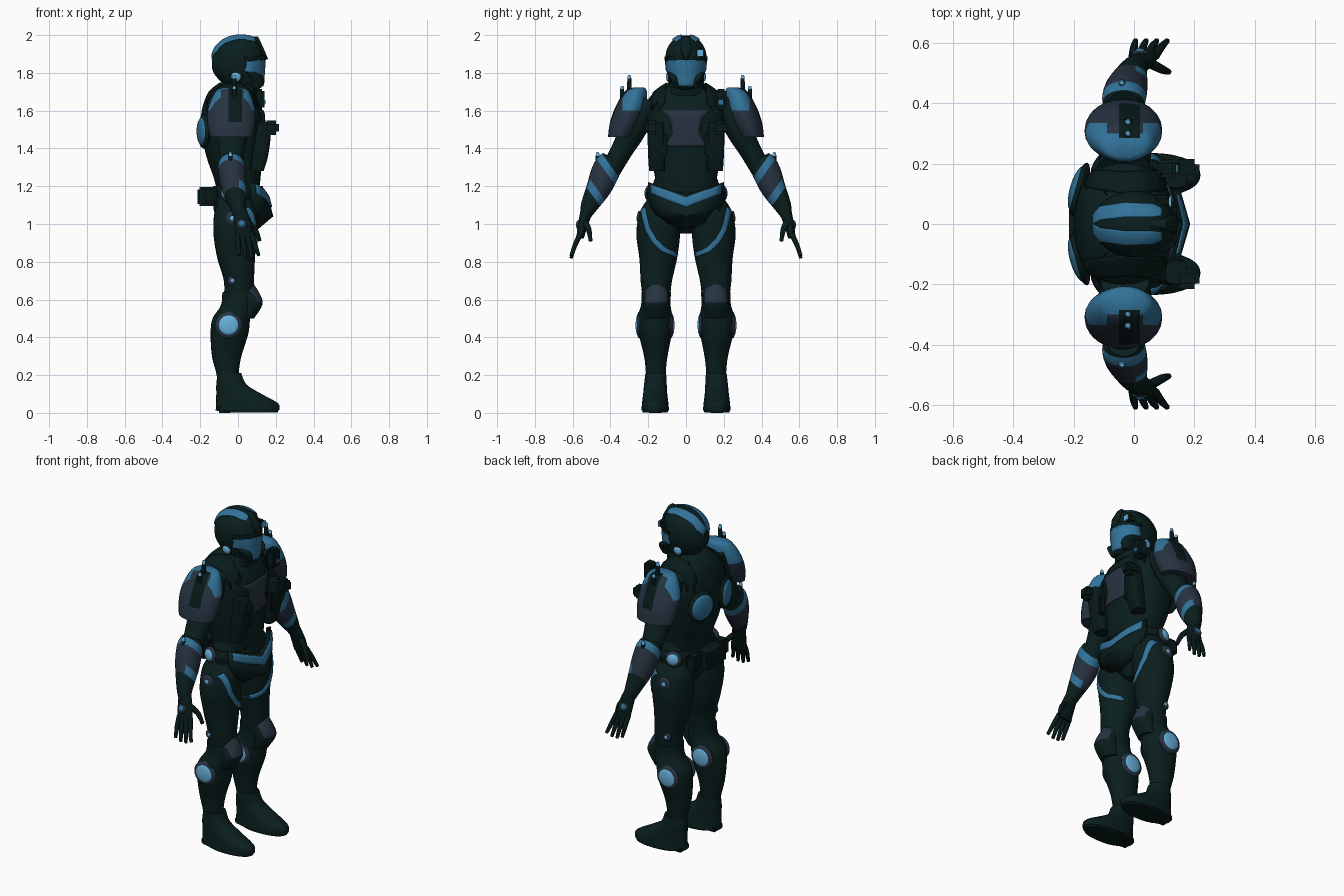
import bpy, bmesh, math
from mathutils import Vector
from mathutils.bvhtree import BVHTree

cube = bpy.data.objects.get("Cube")
if cube:
    bpy.data.objects.remove(cube)


def material(name, colour):
    m = bpy.data.materials.new(name)
    m.use_nodes = True
    m.diffuse_color = (*colour, 1)
    m.node_tree.nodes["Principled BSDF"].inputs["Base Color"].default_value = (*colour, 1)
    return m


DARK = material("dark_green_suit", (.003, .0135, .013))
BLACK = material("black_gear", (.0025, .01, .01))
SLATE = material("slate_armour", (.02, .033, .053))
BLUE = material("blue_trim", (.032, .17, .32))
PALE = material("pale_blue_light", (.14, .44, .72))
X, Y, Z = Vector((1, 0, 0)), Vector((0, 1, 0)), Vector((0, 0, 1))


def finish(name, bm, mats, pair=False, thick=0, angle=40):
    """Turn a bmesh into a shaded object, optionally thickened and mirrored across y."""
    bmesh.ops.recalc_face_normals(bm, faces=bm.faces)
    mesh = bpy.data.meshes.new(name)
    bm.to_mesh(mesh)
    bm.free()
    for m in mats if isinstance(mats, (list, tuple)) else [mats]:
        mesh.materials.append(m)
    ob = bpy.data.objects.new(name, mesh)
    bpy.context.collection.objects.link(ob)
    bpy.ops.object.select_all(action="DESELECT")
    ob.select_set(True)
    bpy.context.view_layer.objects.active = ob
    bpy.ops.object.shade_smooth_by_angle(angle=math.radians(angle))
    if thick:
        mod = ob.modifiers.new("thickness", "SOLIDIFY")
        mod.thickness, mod.offset = thick, 0
    if pair:
        mod = ob.modifiers.new("both_sides", "MIRROR")
        mod.use_axis = (False, True, False)
        mod.use_mirror_merge = False
    return ob


def spline(rows, steps):
    """Catmull-Rom resampling of a list of equal-length tuples."""
    out = []
    for i in range(len(rows) - 1):
        a, b, c, d = (rows[min(max(i + k, 0), len(rows) - 1)] for k in (-1, 0, 1, 2))
        for s in range(steps):
            t = s / steps
            out.append([q + t / 2 * (r - p + t * (2 * p - 5 * q + 4 * r - w + t * (3 * (q - r) + w - p)))
                        for p, q, r, w in zip(a, b, c, d)])
    return out + [list(rows[-1])]


def loft(name, rings, mats, pair=False, flat=True, seg=28, steps=4, power=1, cuts=(), rule=None):
    """Rings are x, y, z, radius along x, other radius; flat rings stay level."""
    rings = spline(rings, steps)
    pos = [Vector(r[:3]) for r in rings]
    bm, loops = bmesh.new(), []
    for i, r in enumerate(rings):
        t = Z if flat else (pos[min(i + 1, len(pos) - 1)] - pos[max(i - 1, 0)]).normalized()
        u = (X - t * X.dot(t)).normalized()
        v = t.cross(u)
        ring = []
        for k in range(seg):
            a = math.tau * k / seg
            c, s = (math.copysign(abs(f) ** power, f) for f in (math.cos(a), math.sin(a)))
            ring.append(bm.verts.new(pos[i] + u * c * r[3] + v * s * r[4]))
        loops.append(ring)
    for p, q in zip(loops, loops[1:]):
        for k in range(seg):
            n = (k + 1) % seg
            bm.faces.new((p[k], p[n], q[n], q[k]))
    bm.faces.new(loops[0])
    bm.faces.new(loops[-1])
    for co, no in cuts:
        bmesh.ops.bisect_plane(bm, geom=bm.verts[:] + bm.edges[:] + bm.faces[:], plane_co=co, plane_no=no)
    if rule:
        for f in bm.faces:
            f.material_index = rule(f.calc_center_median())
    return finish(name, bm, mats, pair)


def sheet(name, grid, mat, pair=False, thick=.006):
    bm = bmesh.new()
    vs = [[bm.verts.new(p) for p in row] for row in grid]
    for p, q in zip(vs, vs[1:]):
        for k in range(len(p) - 1):
            bm.faces.new((p[k], p[k + 1], q[k + 1], q[k]))
    return finish(name, bm, mat, pair, thick)


def decal(name, target, rows, mat, pair=False, axis=X, cols=8, steps=5):
    """Lay a thin plate on a body; rows are edge pairs seen along the axis."""
    bpy.context.view_layer.update()
    tree = BVHTree.FromObject(target, bpy.context.evaluated_depsgraph_get())
    flat = [(*a, *b) for a, b in rows]
    fine = [[p + (q - p) * s / steps for p, q in zip(r, n)]
            for r, n in zip(flat, flat[1:]) for s in range(steps)] + [flat[-1]]
    grid = []
    for a, b, c, d in fine:
        line = []
        for k in range(cols + 1):
            p, q = a + (c - a) * k / cols, b + (d - b) * k / cols
            start = Vector((3, p, q)) if axis == X else Vector((p, q, 3))
            hit, normal, _, _ = tree.ray_cast(start, -axis)
            if hit is None:
                hit, normal, _, _ = tree.find_nearest(start - axis * (2.9 if axis == X else 1.1))
            line.append(hit + normal * .004)
        grid.append(line)
    return sheet(name, grid, mat, pair)


def disc(name, at, normal, r, mat, depth=.02, pair=True):
    """A shallow domed disc."""
    bm = bmesh.new()
    bmesh.ops.create_uvsphere(bm, u_segments=24, v_segments=10, radius=1)
    bmesh.ops.scale(bm, verts=bm.verts, vec=(r, r, depth / 2))
    bmesh.ops.transform(bm, verts=bm.verts, matrix=Vector(normal).to_track_quat("Z", "Y").to_matrix().to_4x4())
    bmesh.ops.translate(bm, verts=bm.verts, vec=at)
    return finish(name, bm, mat, pair)


def lamp(name, at, normal, r, core, mat=PALE):
    """A slate socket with a small lit core."""
    disc(name + "_sockets", at, normal, r, SLATE, .026)
    disc(name + "_lights", Vector(at) + Vector(normal).normalized() * .01, normal, core, mat, .012)


def box(name, at, size, mat, pair=True, bevel=.012):
    bm = bmesh.new()
    bmesh.ops.create_cube(bm, size=1)
    bmesh.ops.scale(bm, verts=bm.verts, vec=size)
    bmesh.ops.bevel(bm, geom=bm.edges[:], offset=min(bevel, min(size) / 4), segments=2, affect="EDGES")
    bmesh.ops.translate(bm, verts=bm.verts, vec=at)
    return finish(name, bm, mat, pair)


# Torso, neck and pelvis
torso = loft("torso", [(0, 0, 1.17, .11, .165), (-.005, 0, 1.25, .125, .165), (-.02, 0, 1.35, .145, .185),
                       (-.03, 0, 1.48, .165, .205), (-.03, 0, 1.58, .165, .215), (-.035, 0, 1.66, .14, .2),
                       (-.035, 0, 1.71, .112, .15), (-.015, 0, 1.75, .08, .09)], DARK, power=.85)
loft("neck_collar", [(0, 0, 1.68, .1, .12), (.01, 0, 1.73, .095, .095), (.01, 0, 1.77, .08, .08)], BLACK)
loft("pelvis", [(0, 0, .95, .05, .03), (0, 0, 1, .09, .09), (-.01, 0, 1.06, .115, .17),
                (-.01, 0, 1.13, .12, .205), (0, 0, 1.2, .115, .18), (0, 0, 1.24, .1, .165)], DARK)
decal("chest_plate", torso, [((-.13, 1.6), (.13, 1.6)), ((-.085, 1.56), (.085, 1.56)),
                             ((-.07, 1.48), (.07, 1.48)), ((-.11, 1.41), (.11, 1.41))], SLATE)
decal("shoulder_straps", torso, [((-.16, .12), (-.16, .18)), ((-.03, .1), (-.03, .17)),
                                 ((.1, .11), (.1, .18))], BLACK, True, axis=Z)

# Chest pouches, radio and back vents
loft("chest_pouches", [(.1, .155, 1.28, .035, .04), (.115, .155, 1.35, .042, .045), (.13, .158, 1.45, .042, .045),
                       (.14, .16, 1.54, .035, .04)], BLACK, True, power=.6)
box("pouch_flaps", (.175, .18, 1.51), (.085, .07, .075), BLACK, bevel=.02)
box("pouch_clips", (.14, .115, 1.42), (.04, .035, .12), BLACK)
box("radio", (.11, .185, 1.66), (.06, .06, .11), BLACK, pair=False)
box("radio_screen", (.142, .185, 1.645), (.008, .024, .024), BLUE, pair=False, bevel=.002)
disc("back_vent_rims", (-.18, .115, 1.49), (-1, .28, 0), .092, DARK, .05)
disc("back_vents", (-.188, .117, 1.49), (-1, .28, 0), .077, BLUE, .05)

# Belt, back pack and waist guard
loft("belt", [(0, 0, 1.14, .135, .205), (0, 0, 1.17, .14, .208), (0, 0, 1.2, .13, .19)], BLACK)
box("back_belt_pouch", (-.165, 0, 1.145), (.1, .18, .1), BLACK, pair=False)
box("side_belt_pouches", (-.145, .13, 1.15), (.07, .07, .09), BLACK)
half = [((.07, .195, 1.22), (.08, .195, 1.12)), ((.125, .1, 1.185), (.145, .1, 1.075)),
        ((.145, 0, 1.155), (.175, 0, 1.045))]
rows = [(a, b, (.09, b[1] * .8, b[2] - .07)) for a, b in half]
rows += [[(x, -y, z) for x, y, z in r] for r in rows[-2::-1]]
guard = sheet("waist_guard", rows, DARK, thick=.025)
decal("waist_stripe", guard, [((-.185, 1.21), (-.185, 1.16)), ((0, 1.14), (0, 1.088)),
                              ((.185, 1.21), (.185, 1.16))], BLUE, cols=3)
disc("hip_rims", (-.05, .193, 1.165), (-.3, 1, .1), .048, SLATE, .04)
disc("hip_lights", (-.052, .198, 1.166), (-.3, 1, .1), .037, PALE, .04)

# Helmet with visor, jaw guards, crest and stripes
helmet = loft("helmet", [(.045, 0, 1.71, .06, .045), (.03, 0, 1.735, .1, .075), (.003, 0, 1.8, .132, .1),
                         (0, 0, 1.86, .138, .11), (.002, 0, 1.92, .128, .103), (.01, 0, 1.965, .1, .077),
                         (.015, 0, 1.99, .06, .045), (.015, 0, 1.998, .02, .015)], DARK, seg=40)
decal("visor", helmet, [((-.08, 1.867), (.08, 1.867)), ((-.105, 1.86), (.105, 1.86)), ((-.1, 1.81), (.1, 1.81)),
                        ((-.05, 1.785), (.05, 1.785)), ((-.035, 1.73), (.035, 1.73))], BLUE, cols=16)
loft("jaw_guards", [(.09, .05, 1.72, .032, .016), (.096, .058, 1.755, .042, .02),
                    (.085, .07, 1.785, .042, .024), (.06, .08, 1.805, .03, .02)], DARK, True, seg=16)
decal("helmet_stripes", helmet, [((-.133, 0), (-.133, .03)), ((-.11, .012), (-.11, .056)), ((-.03, .022), (-.03, .068)),
                                 ((.06, .022), (.06, .064)), ((.09, .026), (.09, .05))], BLUE, True, axis=Z)
sheet("crest", [[(.02, y * .4, 1.985), (.1, y * .6, 1.985), (.125, y, 1.93), (.15, y * .3, 1.87)]
                for y in (-.03, 0, .03)], DARK, thick=.02)
decal("brow", helmet, [((-.106, 1.885), (-.106, 1.865)), ((0, 1.895), (0, 1.855)),
                       ((.106, 1.885), (.106, 1.865))], BLACK)
disc("ear_rims", (-.01, .09, 1.78), Y, .034, BLACK)
disc("ear_lights", (-.01, .094, 1.78), Y, .026, PALE, .024)
box("helmet_lamp", (.09, .075, 1.905), (.06, .04, .045), BLACK, pair=False)
box("lamp_lens", (.121, .075, 1.905), (.008, .036, .036), PALE, pair=False, bevel=.002)

# Legs and boots
thighs = loft("thighs", [(-.01, .125, 1.13, .09, .08), (-.01, .14, 1.06, .115, .105), (-.015, .147, .95, .115, .116),
                         (-.01, .147, .82, .1, .1), (.005, .157, .7, .08, .083), (.005, .157, .6, .08, .072)],
              DARK, True)
path = [(.225, 1.08), (.215, 1.03), (.2, .97), (.165, .91), (.12, .865), (.05, .835)]
decal("thigh_stripes", thighs, [((y - .011, z + .009), (y + .011, z - .009)) for y, z in path], BLUE, True, cols=3)
loft("shins", [(.005, .157, .64, .088, .078), (0, .16, .57, .09, .078), (-.035, .165, .5, .1, .094),
               (-.045, .163, .42, .1, .088), (-.06, .16, .3, .078, .062), (-.055, .16, .2, .058, .052),
               (-.05, .16, .1, .055, .05)], DARK, True)
loft("knee_guards", [(.03, .157, .68, .055, .05), (.05, .157, .63, .065, .065), (.07, .16, .575, .06, .068),
                     (.035, .16, .5, .05, .06)], [DARK, SLATE], True,
     cuts=[((0, 0, .585), Z), ((0, .1, 0), Y), ((0, .215, 0), Y)],
     rule=lambda c: int(c.z > .585 and .1 < c.y < .215))
for side, y, out in (("outer", .245, Y), ("inner", .083, -Y)):
    disc(side + "_shin_rims", (-.05, y, .465), out, .072, SLATE, .04)
    disc(side + "_shin_lights", (-.05, y + out.y * .01, .465), out, .054, PALE, .024)
lamp("thigh", (-.03, .247, 1.03), Y, .04, .014)
lamp("knee", (-.03, .226, .7), Y, .028, .011)
loft("boots", [(.05, .163, .012, .168, .073), (.048, .163, .05, .165, .07), (.005, .163, .1, .12, .064),
               (-.035, .162, .15, .08, .06), (-.045, .16, .21, .063, .055)], DARK, True, power=.9)
box("boot_heels", (-.07, .163, .02), (.08, .085, .04), BLACK)
loft("boot_soles", [(.066, .163, .001, .144, .066), (.066, .163, .02, .146, .068)], BLACK, True, power=.9, steps=1)

# Arms and striped gauntlets; the lower stripe is on the front only
loft("upper_arms", [(-.03, .19, 1.65, .08, .07), (-.03, .24, 1.58, .088, .075), (-.03, .29, 1.48, .083, .068),
                    (-.035, .34, 1.39, .068, .058), (-.035, .395, 1.29, .06, .053)], DARK, True, flat=False)
disc("arm_sockets", (-.045, .375, 1.41), (-.1, 1, .5), .032, SLATE)
elbow, slant = Vector((0, .385, 1.34)), Vector((0, .81, -.585))
bands = (.03, .07, .16, .2)
loft("gauntlets", [(-.035, .39, 1.35, .055, .055), (-.035, .408, 1.315, .07, .072), (-.03, .433, 1.26, .072, .074),
                   (-.02, .462, 1.19, .066, .066), (-.002, .51, 1.1, .046, .047), (.01, .53, 1.05, .036, .032)],
     [DARK, BLUE, SLATE], True, flat=False,
     cuts=[(elbow + slant * b / slant.length_squared, slant) for b in bands] + [((.005, 0, 0), X)],
     rule=lambda c: (0, 1, 2, 1 if c.x > .005 else 2, 0)[sum((c - elbow).dot(slant) > b for b in bands)])
lamp("gauntlet", (-.012, .525, 1.145), (0, .86, .5), .032, .015)

# Hands
loft("palms", [(.01, .525, 1.07, .036, .032), (.025, .545, 1, .046, .027), (.035, .56, .93, .047, .02)],
     BLACK, True, flat=False)
for i, name in enumerate(("little", "ring", "middle", "index")):
    x = .025 * i
    loft(name + "_fingers", [(x - .004, .558, .95, .014, .015), (x * 1.2, .587, .89, .013, .013),
                             (x * 1.4 + .005, .608, .812 + abs(i - 1.5) * .014, .009, .009)],
         BLACK, True, flat=False, seg=10)
loft("thumbs", [(.05, .535, 1.01, .018, .018), (.09, .515, .97, .015, .015), (.115, .505, .91, .01, .01)],
     BLACK, True, flat=False, seg=10)
lamp("hand", (.02, .567, 1), (0, 1, .25), .028, .016, BLUE)

# Shoulder guards with blue caps, dark centre strips and antennas


def guard_colour(c):
    if abs(c.x + .015) < .035 and c.z > 1.54 and c.y > .285:
        return 2
    return int(c.z > 1.6 and c.y < (.335 if abs(c.x + .03) > .06 else .3))


loft("shoulder_guards", [(-.03, .25, 1.722, .05, .03), (-.03, .267, 1.7, .09, .06), (-.035, .295, 1.61, .125, .083),
                         (-.035, .322, 1.53, .127, .082), (-.035, .347, 1.46, .112, .066)],
     [SLATE, BLUE, BLACK], True, rule=guard_colour,
     cuts=[((0, y, 0), Y) for y in (.285, .3, .335)] + [((x, 0, 0), X) for x in (-.09, -.05, .02, .03)]
     + [((0, 0, z), Z) for z in (1.54, 1.6)])
box("antenna_mounts", (-.02, .318, 1.66), (.05, .06, .06), BLACK)
for name, x, y, z, h in (("tall", -.02, .3, 1.69, .1), ("short", -.02, .338, 1.65, .08), ("arm", -.04, .468, 1.28, .1)):
    loft(name + "_antennas", [(x, y, z, .013, .013), (x, y, z + h * .8, .011, .011), (x, y, z + h, .006, .006)],
         [BLACK, PALE], True, seg=10, steps=3, rule=lambda c: int(c.z > z + h * .7))
